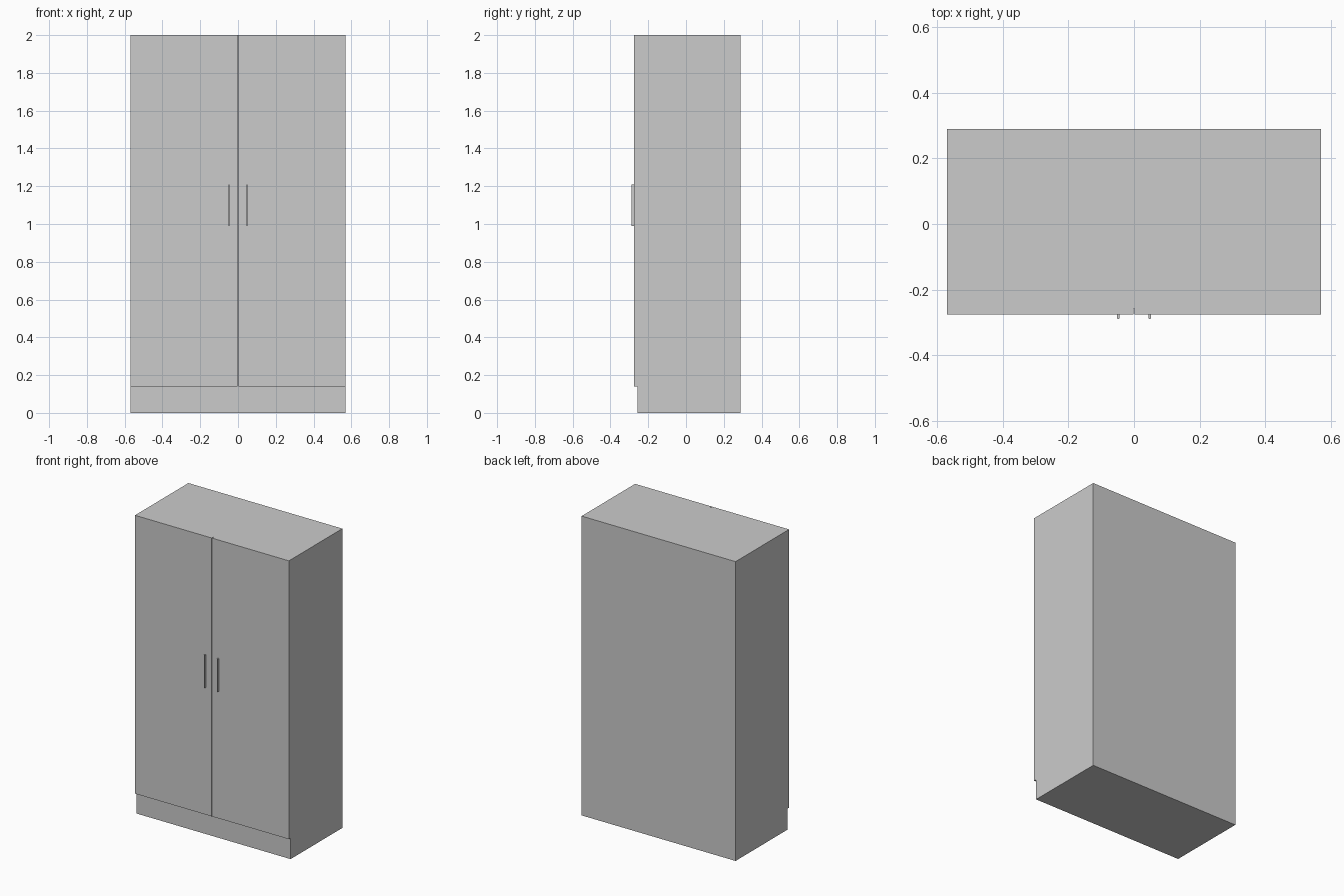
import bpy, bmesh

if "Cube" in bpy.data.objects:
    bpy.data.objects.remove(bpy.data.objects["Cube"])

W = 0.569          # half width
BACK, FRONT = 0.289, -0.257
DOOR_FRONT = -0.275
GAP = 0.002        # half gap between doors


def box(name, lo, hi):
    """Axis-aligned box between two corners."""
    bm = bmesh.new()
    bmesh.ops.create_cube(bm, size=1)
    for v in bm.verts:
        v.co = [(a + b) / 2 + c * (b - a) for a, b, c in zip(lo, hi, v.co)]
    me = bpy.data.meshes.new(name)
    bm.to_mesh(me)
    bm.free()
    ob = bpy.data.objects.new(name, me)
    bpy.context.collection.objects.link(ob)
    return ob


def round_front(ob, radius):
    """Round the two long upright front edges of a bar."""
    bm = bmesh.new()
    bm.from_mesh(ob.data)
    front = min(v.co.y for v in bm.verts)
    edges = [e for e in bm.edges
             if all(abs(v.co.y - front) < 1e-5 for v in e.verts)
             and abs(e.verts[0].co.z - e.verts[1].co.z) > 0.1]
    bmesh.ops.bevel(bm, geom=edges, offset=radius, segments=3,
                    profile=0.5, affect='EDGES')
    bm.to_mesh(ob.data)
    bm.free()


# Carcass with plinth front, and the top board
box("cabinet_body", (-W, FRONT, 0), (W, BACK, 1.984))
box("top_board", (-W, FRONT, 1.984), (W, BACK, 2.0))

# Pair of doors with slim vertical pulls
for side, s in (("left", -1), ("right", 1)):
    xs = sorted((s * GAP, s * W))
    box(side + "_door", (xs[0], DOOR_FRONT, 0.14), (xs[1], FRONT, 2.0))
    x = s * 0.048
    pull = box(side + "_handle", (x - 0.0035, -0.289, 0.99),
               (x + 0.0035, DOOR_FRONT, 1.21))
    round_front(pull, 0.003)
